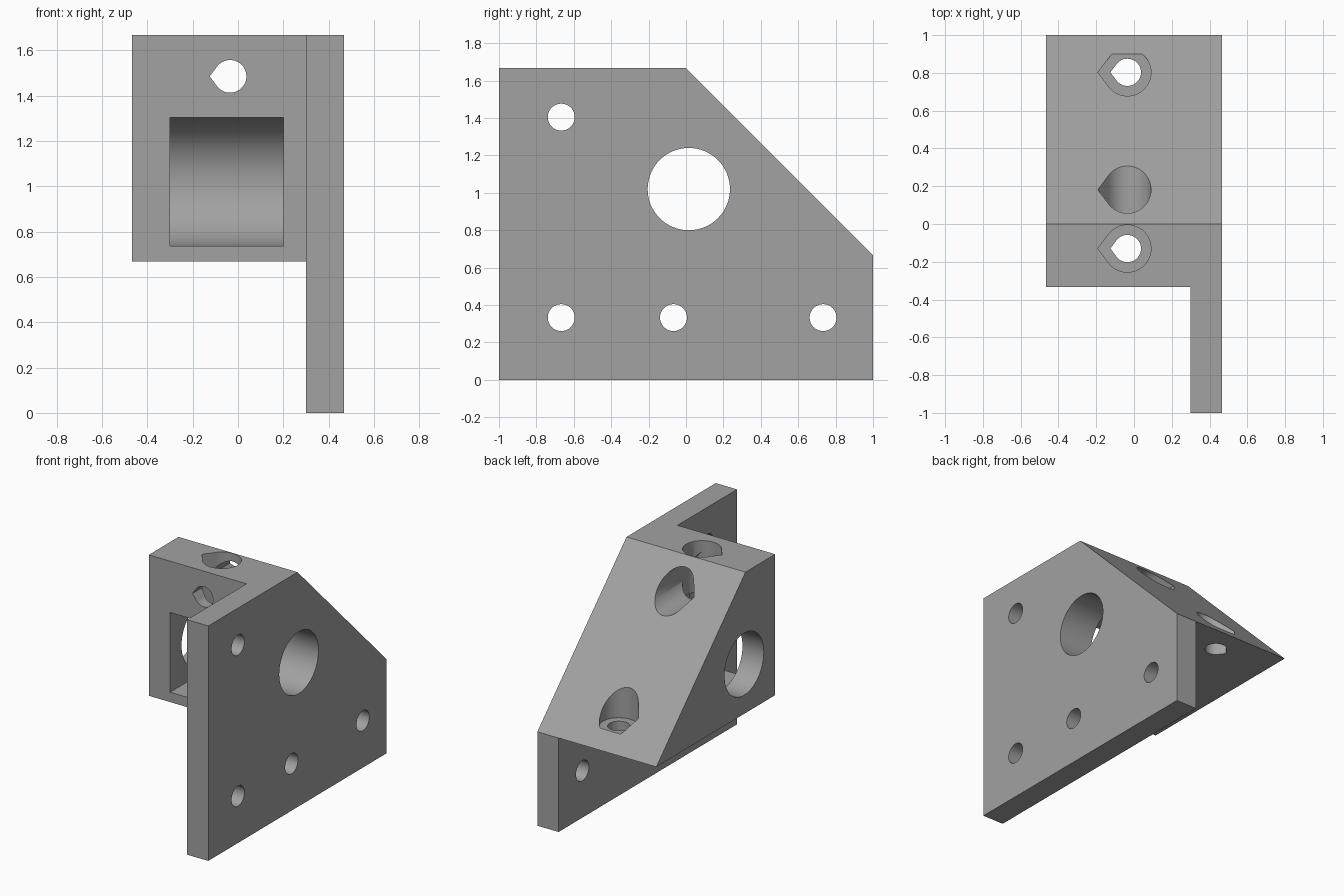
import bpy, bmesh, math
from mathutils import Vector

if "Cube" in bpy.data.objects:
    bpy.data.objects.remove(bpy.data.objects["Cube"])

grey = bpy.data.materials.new("grey plastic")
grey.diffuse_color = (0.36, 0.36, 0.36, 1)
grey.use_nodes = True
grey.node_tree.nodes["Principled BSDF"].inputs["Base Color"].default_value = grey.diffuse_color


def prism(name, pts, axis, lo, hi):
    """Extrude a 2D profile along an axis; points are (y,z), (x,z) or (x,y)."""
    place = {"x": lambda a, b, t: Vector((t, a, b)),
             "y": lambda a, b, t: Vector((a, t, b)),
             "z": lambda a, b, t: Vector((a, b, t))}[axis]
    bm = bmesh.new()
    face = bm.faces.new([bm.verts.new(place(a, b, lo)) for a, b in pts])
    new = bmesh.ops.extrude_face_region(bm, geom=[face])["geom"]
    shift = place(0, 0, hi - lo)
    bmesh.ops.translate(bm, verts=[v for v in new if isinstance(v, bmesh.types.BMVert)], vec=shift)
    bmesh.ops.recalc_face_normals(bm, faces=bm.faces)
    mesh = bpy.data.meshes.new(name)
    bm.to_mesh(mesh)
    bm.free()
    mesh.materials.append(grey)
    obj = bpy.data.objects.new(name, mesh)
    bpy.context.collection.objects.link(obj)
    return obj


def circle(a, b, r, n=64):
    return [(a + r * math.cos(2 * math.pi * i / n), b + r * math.sin(2 * math.pi * i / n))
            for i in range(n)]


def teardrop(a, b, r, n=48):
    """Round hole with a point towards -x."""
    stop = math.pi - math.acos(0.8)
    arc = [(a + r * math.cos(t), b + r * math.sin(t))
           for t in (-stop + 2 * stop * i / n for i in range(n + 1))]
    return arc + [(a - 1.25 * r, b)]


def combine(target, tool, operation):
    mod = target.modifiers.new("combine", "BOOLEAN")
    mod.operation, mod.solver, mod.object = operation, "EXACT", tool
    bpy.context.view_layer.objects.active = target
    bpy.ops.object.modifier_apply(modifier=mod.name)
    bpy.data.objects.remove(tool)


# Mounting plate and wedge-shaped holder block
bracket = prism("bracket", [(-1, 0), (1, 0), (1, 0.667), (0, 1.667), (-1, 1.667)],
                "x", 0.3, 0.467)
block = prism("holder_block", [(-0.333, 0.667), (1, 0.667), (0, 1.667), (-0.333, 1.667)],
              "x", -0.467, 0.3)
combine(bracket, block, "UNION")

cutters = []
# Bearing pocket: rounded at the back, open to the front
cy, cz, r = 0.015, 1.02, 0.283
back = [(cy + r * math.cos(t), cz + r * math.sin(t))
        for t in (-math.pi / 2 + math.pi * i / 48 for i in range(49))]
cutters.append(prism("bearing_pocket", back + [(-0.6, cz + r), (-0.6, cz - r)], "x", -0.3, 0.2))
# Rod bore through everything
cutters.append(prism("rod_bore", circle(cy, cz, 0.22), "x", -0.7, 0.7))
# Plate screw holes
for y, z in [(-0.667, 1.405), (-0.667, 0.333), (-0.067, 0.333), (0.733, 0.333)]:
    cutters.append(prism("plate_hole", circle(y, z, 0.072, 40), "x", 0.25, 0.6))
# Vertical screw holes with head recesses
for y in (0.803, -0.13):
    cutters.append(prism("screw_hole", teardrop(-0.035, y, 0.072), "z", 0.5, 1.0))
    cutters.append(prism("head_recess", teardrop(-0.035, y, 0.125), "z", 0.767, 1.9))
# Horizontal screw hole with head recess opening on the slope
cutters.append(prism("screw_hole", teardrop(-0.035, 1.485, 0.072), "y", -0.6, 0))
cutters.append(prism("head_recess", teardrop(-0.035, 1.485, 0.125), "y", -0.233, 0.8))

for c in cutters:
    combine(bracket, c, "DIFFERENCE")

# Single material, smooth bores with crisp edges
bracket.data.materials.clear()
bracket.data.materials.append(grey)
bracket.data.polygons.foreach_set("material_index", [0] * len(bracket.data.polygons))
bpy.ops.object.select_all(action="DESELECT")
bracket.select_set(True)
bpy.context.view_layer.objects.active = bracket
bpy.ops.object.shade_smooth_by_angle(angle=math.radians(30))
